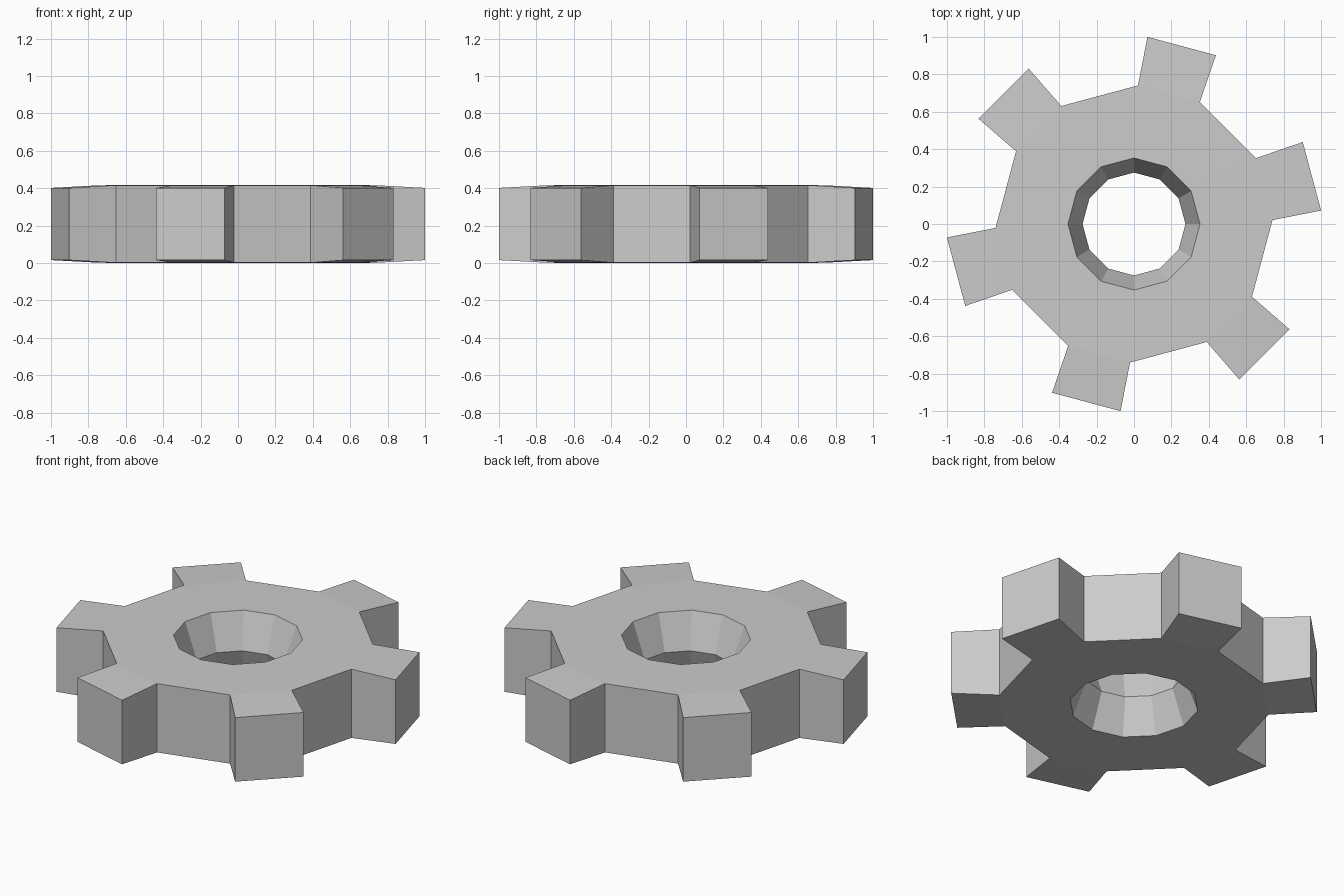
import bpy, bmesh
from math import radians, cos, sin

if "Cube" in bpy.data.objects:
    bpy.data.objects.remove(bpy.data.objects["Cube"])

MID = 0.209          # half the thickness
N = 12               # sides of body and bore


def ring(bm, radius, z, half_angle):
    """12 points in pairs, each pair straddling a tooth axis at 15 + 60k degrees."""
    pts = []
    for k in range(N // 2):
        for side in (-1, 1):
            a = radians(15 + 60 * k + side * half_angle)
            pts.append(bm.verts.new((radius * cos(a), radius * sin(a), z)))
    return pts


bm = bmesh.new()

# Waisted bore, flat faces and outer rim: closed loop of rings
waist = ring(bm, 0.275, MID, 15)
bore_top = ring(bm, 0.353, 2 * MID, 15)
bore_bot = ring(bm, 0.353, 0, 15)
rim_top = ring(bm, 0.741, 2 * MID - 0.002, 13.35)
rim_bot = ring(bm, 0.741, 0.002, 13.35)
tip_top = ring(bm, 1.003, MID + 0.193, 10.9)
tip_bot = ring(bm, 1.003, MID - 0.193, 10.9)

for i in range(N):
    j = (i + 1) % N
    for a, b in ((waist, bore_top), (bore_top, rim_top),
                 (rim_bot, bore_bot), (bore_bot, waist)):
        bm.faces.new((a[i], a[j], b[j], b[i]))
    if i % 2:
        # Plain rim between teeth
        bm.faces.new((rim_top[i], rim_top[j], rim_bot[j], rim_bot[i]))
    else:
        # Tooth: top, end, bottom and two flanks
        for a, b in ((rim_top, tip_top), (tip_top, tip_bot), (tip_bot, rim_bot)):
            bm.faces.new((a[i], a[j], b[j], b[i]))
        for v in (i, j):
            bm.faces.new((rim_top[v], tip_top[v], tip_bot[v], rim_bot[v]))

bmesh.ops.recalc_face_normals(bm, faces=bm.faces[:])
mesh = bpy.data.meshes.new("gear_wheel")
bm.to_mesh(mesh)
bm.free()
gear = bpy.data.objects.new("gear_wheel", mesh)
bpy.context.collection.objects.link(gear)
